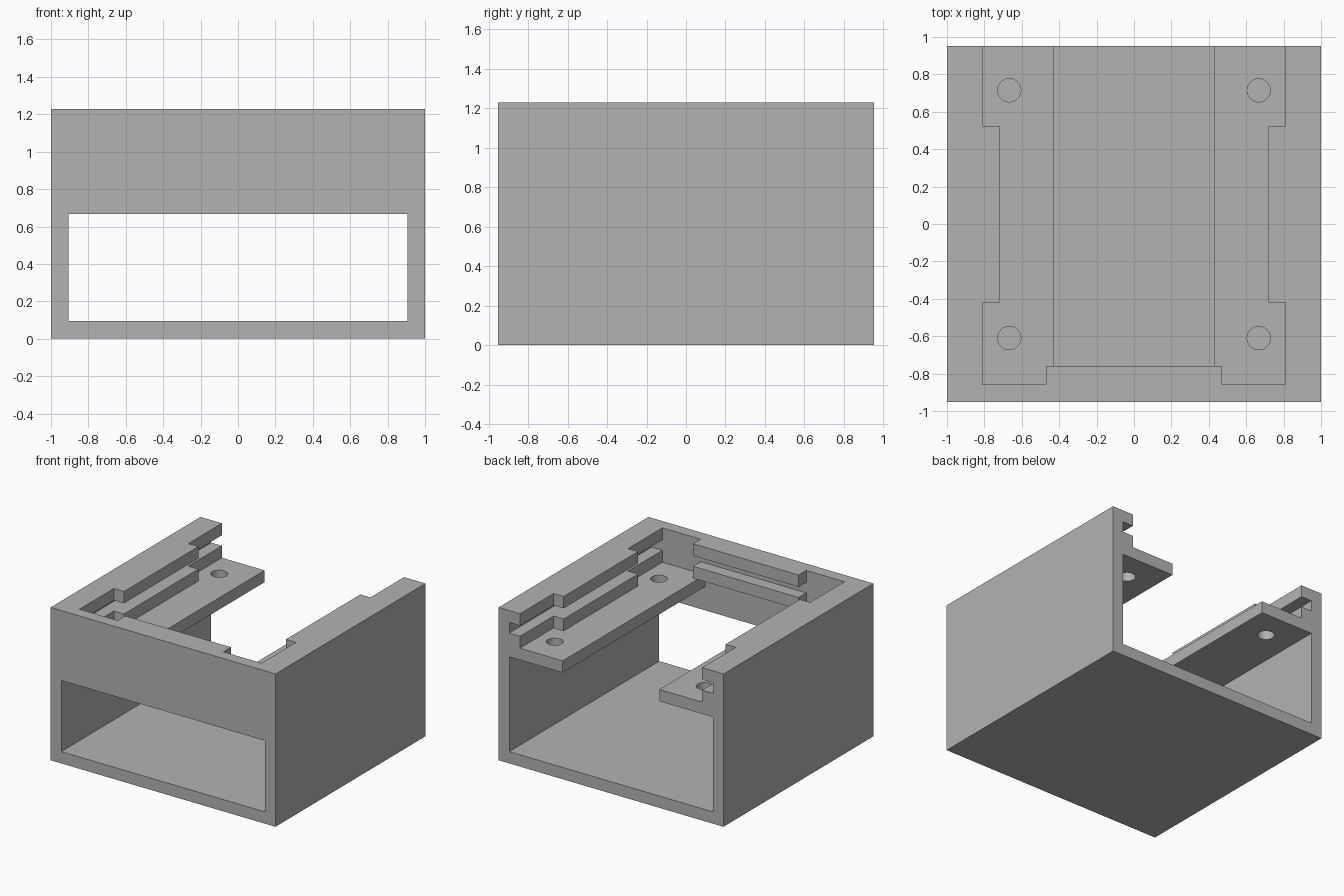
import bpy
import bmesh
from mathutils import Matrix

if "Cube" in bpy.data.objects:
    bpy.data.objects.remove(bpy.data.objects["Cube"], do_unlink=True)

# Main sizes
HALF_X, HALF_Y, TOP = 1.0, 0.952, 1.229
WALL = 0.095
IN_X = HALF_X - WALL          # inner face of the side walls
IN_Y = -HALF_Y + WALL         # inner face of the front wall
OUT = 1.2                     # cutters run past the body
FLOOR, WINDOW_TOP, SHELF_LOW, SHELF_TOP = WALL, 0.667, 0.857, 0.952
SLOT_LOW, SLOT_TOP = 1.048, 1.133

grey = bpy.data.materials.new("plain_grey")
grey.use_nodes = True
grey.diffuse_color = (0.45, 0.45, 0.45, 1)
grey.node_tree.nodes["Principled BSDF"].inputs["Base Color"].default_value = grey.diffuse_color


def finish(name, bm):
    bmesh.ops.recalc_face_normals(bm, faces=bm.faces)
    mesh = bpy.data.meshes.new(name)
    bm.to_mesh(mesh)
    bm.free()
    mesh.materials.append(grey)
    obj = bpy.data.objects.new(name, mesh)
    bpy.context.collection.objects.link(obj)
    return obj


def prism(name, points, direction):
    """Extrude a closed outline of 3D points along a direction."""
    bm = bmesh.new()
    face = bm.faces.new([bm.verts.new(p) for p in points])
    moved = bmesh.ops.extrude_face_region(bm, geom=[face])["geom"]
    verts = [v for v in moved if isinstance(v, bmesh.types.BMVert)]
    bmesh.ops.translate(bm, verts=verts, vec=direction)
    return finish(name, bm)


def box(name, half_x, y0, y1, z0, z1):
    outline = [(-half_x, y0, z0), (half_x, y0, z0), (half_x, y1, z0), (-half_x, y1, z0)]
    return prism(name, outline, (0, 0, z1 - z0))


# Outer body
body = box("open_back_housing", HALF_X, -HALF_Y, HALF_Y, 0, TOP)
cutters = []

# Stepped top recess that leaves the side rails and the front rail
half = [(0.47, -0.76), (0.47, IN_Y), (0.81, IN_Y), (0.81, -0.42),
        (0.72, -0.42), (0.72, 0.525), (0.81, 0.525), (0.81, OUT)]
outline = half + [(-x, y) for x, y in reversed(half)]
cutters.append(prism("recess_cutter", [(x, y, SHELF_TOP) for x, y in outline], (0, 0, 1)))

# Board slot between the upper and lower rails
cutters.append(box("slot_cutter", IN_X, IN_Y, OUT, SLOT_LOW, SLOT_TOP))

# Main cavity with the lower front window
profile = [(-OUT, FLOOR), (OUT, FLOOR), (OUT, SHELF_LOW),
           (IN_Y, SHELF_LOW), (IN_Y, WINDOW_TOP), (-OUT, WINDOW_TOP)]
cutters.append(prism("cavity_cutter", [(-IN_X, y, z) for y, z in profile], (2 * IN_X, 0, 0)))

# Gap between the two shelves
cutters.append(box("shelf_gap_cutter", 0.43, IN_Y, OUT, 0.7, SHELF_TOP))

# Screw holes through the shelves
bm = bmesh.new()
for x in (-0.667, 0.667):
    for y in (-0.61, 0.715):
        bmesh.ops.create_cone(bm, cap_ends=True, segments=48, radius1=0.062, radius2=0.062,
                              depth=0.2, matrix=Matrix.Translation((x, y, 0.9)))
cutters.append(finish("screw_hole_cutter", bm))

# Cut everything and keep only the finished housing
for cutter in cutters:
    cutter.hide_render = True
    mod = body.modifiers.new(cutter.name, "BOOLEAN")
    mod.operation = "DIFFERENCE"
    mod.solver = "EXACT"
    mod.object = cutter
bpy.context.view_layer.update()
cut_mesh = bpy.data.meshes.new_from_object(body.evaluated_get(bpy.context.evaluated_depsgraph_get()))
body.modifiers.clear()
body.data = cut_mesh
for cutter in cutters:
    bpy.data.objects.remove(cutter, do_unlink=True)

# Smooth round holes, sharp edges elsewhere
bpy.ops.object.select_all(action="DESELECT")
body.select_set(True)
bpy.context.view_layer.objects.active = body
bpy.ops.object.shade_smooth_by_angle(angle=0.5)
